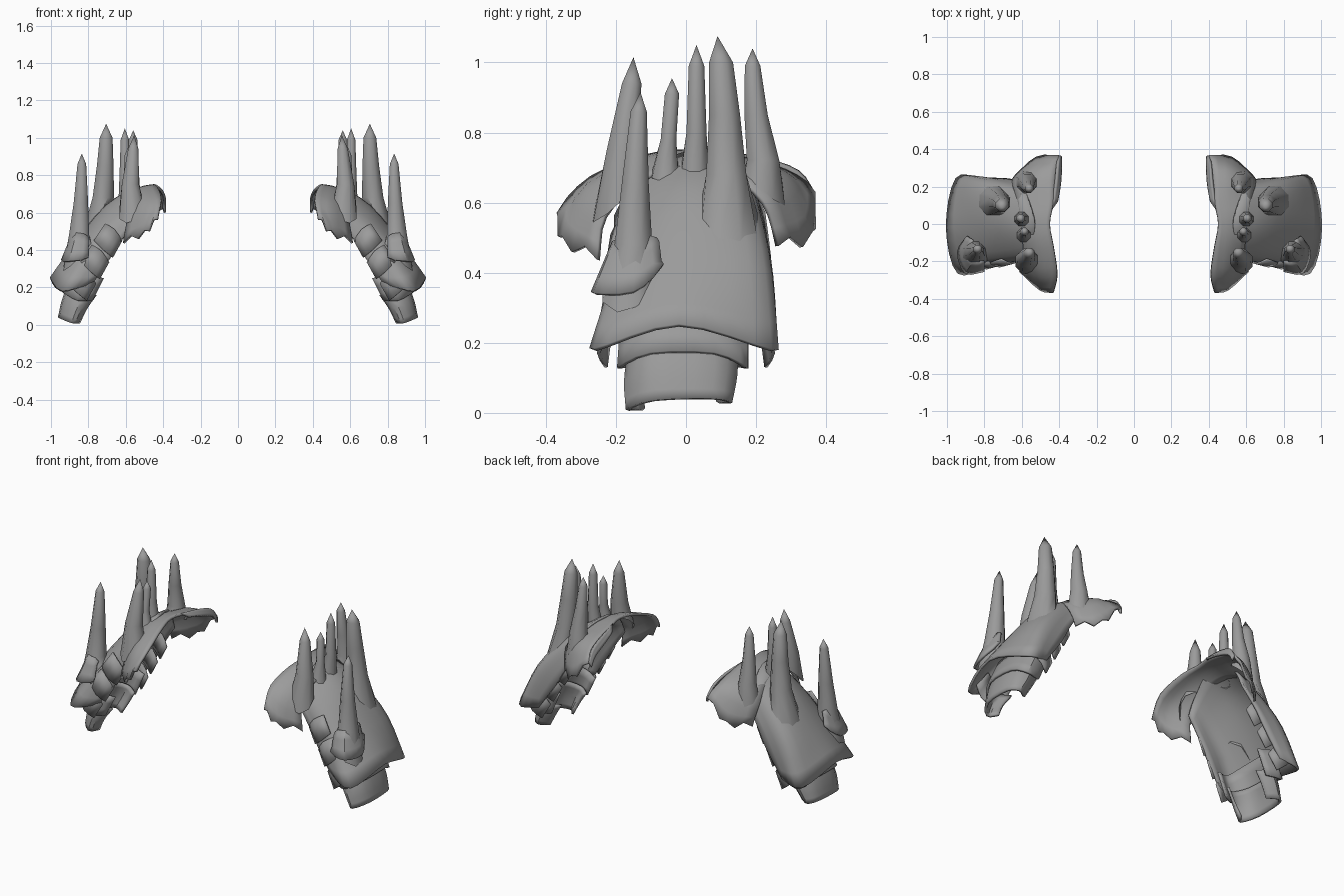
import bpy, bmesh, math
from mathutils import Vector

cube = bpy.data.objects.get("Cube")
if cube:
    bpy.data.objects.remove(cube, do_unlink=True)

steel = bpy.data.materials.new("dull grey metal")
steel.use_nodes = True
GREY = (0.33, 0.33, 0.33, 1)
steel.diffuse_color = GREY
steel.node_tree.nodes["Principled BSDF"].inputs["Base Color"].default_value = GREY


def finish(name, bm, thickness=0.0, angle=35):
    """Turn a left-hand part into a mirrored pair."""
    bmesh.ops.recalc_face_normals(bm, faces=bm.faces)
    mesh = bpy.data.meshes.new(name)
    bm.to_mesh(mesh)
    bm.free()
    obj = bpy.data.objects.new(name, mesh)
    bpy.context.scene.collection.objects.link(obj)
    mesh.materials.append(steel)
    if thickness:
        solid = obj.modifiers.new("thickness", 'SOLIDIFY')
        solid.thickness = thickness
        solid.offset = 0
    mirror = obj.modifiers.new("mirror", 'MIRROR')
    mirror.use_mirror_merge = False
    bpy.ops.object.select_all(action='DESELECT')
    obj.select_set(True)
    bpy.context.view_layer.objects.active = obj
    bpy.ops.object.shade_smooth_by_angle(angle=math.radians(angle))


def smooth_path(points, steps):
    """Interpolate a smooth path through the points."""
    pts = [Vector(p) for p in points]
    ext = [2 * pts[0] - pts[1]] + pts + [2 * pts[-1] - pts[-2]]
    out = []
    for a, b, c, d in zip(ext, ext[1:], ext[2:], ext[3:]):
        for i in range(steps):
            t = i / steps
            out.append(b + (c - a) * t / 2 + (2 * a - 5 * b + 4 * c - d) * t * t / 2
                       + (3 * b - a - 3 * c + d) * t ** 3 / 2)
    return out + [pts[-1]]


def shell(name, rows, across=3, along=3, jag=0.0, thickness=0.014):
    """Bent plate through rows of points, with optionally torn side edges."""
    rows = [smooth_path(r, across) for r in rows]
    cols = [smooth_path(c, along) for c in zip(*rows)]
    for col in (cols[0], cols[-1]):
        for i, p in enumerate(col):
            p.z += jag * (i % 2 * 2 - 1)
    bm = bmesh.new()
    grid = [[bm.verts.new(p) for p in col] for col in cols]
    for a, b in zip(grid, grid[1:]):
        for i in range(len(a) - 1):
            bm.faces.new((a[i], a[i + 1], b[i + 1], b[i]))
    finish(name, bm, thickness)


def horn(name, sections, tip, tilt=(0, 0), sides=8):
    """Tapering horn with a pointed tip; its open foot is tilted to the plate below."""
    bm = bmesh.new()
    rings = []
    for n, (x, y, z, r) in enumerate(sections):
        ring = []
        for i in range(sides):
            a = math.tau * (i + 0.5) / sides
            dx, dy = r * math.cos(a), r * math.sin(a)
            dz = dx * tilt[0] + dy * tilt[1] if n == 0 else 0
            ring.append(bm.verts.new((x + dx, y + dy, z + dz)))
        rings.append(ring)
    for a, b in zip(rings, rings[1:]):
        for i in range(sides):
            j = (i + 1) % sides
            bm.faces.new((a[i], a[j], b[j], b[i]))
    point = bm.verts.new(tip)
    for i in range(sides):
        bm.faces.new((rings[-1][i], rings[-1][(i + 1) % sides], point))
    finish(name, bm, angle=60)


# Wide wing draped over the shoulder top, from the arm side to the neck lip
shell("shoulder_wing", [
    [(.61, -.25, .45), (.59, -.23, .56), (.59, -.13, .66), (.60, 0, .70),
     (.62, .12, .68), (.65, .22, .60), (.63, .26, .49)],
    [(.50, -.35, .49), (.50, -.28, .63), (.51, -.13, .71), (.51, 0, .735),
     (.51, .12, .72), (.52, .28, .67), (.52, .355, .50)],
    [(.43, -.365, .58), (.41, -.27, .67), (.43, -.12, .73), (.45, 0, .745),
     (.43, .12, .735), (.42, .28, .69), (.40, .365, .64)],
], jag=0.014)

# Rolled edge at the neck side
shell("neck_lip", [
    [(.44, .08, .745), (.42, .22, .725), (.41, .32, .69), (.40, .365, .63)],
    [(.41, .12, .72), (.395, .22, .69), (.39, .32, .65), (.39, .355, .60)],
])

# Long arm plate, tucked over the wing and flaring at its lower rim
shell("arm_plate", [
    [(.55, -.20, .56), (.55, -.14, .66), (.53, 0, .74), (.57, .15, .70), (.58, .22, .57)],
    [(.63, -.20, .44), (.68, -.17, .54), (.70, 0, .635), (.72, .19, .57), (.66, .235, .45)],
    [(.70, -.21, .33), (.81, -.19, .40), (.87, 0, .43), (.85, .22, .41), (.71, .24, .36)],
    [(.78, -.22, .22), (.94, -.26, .18), (1, -.02, .25), (.95, .24, .18), (.82, .24, .20)],
], across=4)

# Middle band and lower cuff, both open on the inner side
shell("middle_band", [
    [(.72, -.15, .25), (.80, -.18, .27), (.86, -.1, .32), (.86, .08, .32), (.82, .17, .28), (.74, .15, .27)],
    [(.78, -.16, .13), (.86, -.19, .13), (.93, -.1, .17), (.93, .08, .17), (.89, .17, .13), (.80, .15, .13)],
])
shell("lower_cuff", [
    [(.76, -.12, .16), (.82, -.16, .17), (.90, -.10, .20), (.90, .08, .20), (.84, .14, .18), (.77, .10, .17)],
    [(.81, -.13, .09), (.86, -.17, .09), (.93, -.10, .12), (.93, .08, .12), (.87, .14, .11), (.81, .10, .1)],
    [(.85, -.12, .01), (.89, -.165, .01), (.95, -.09, .035), (.95, .07, .04), (.91, .125, .03), (.85, .09, .03)],
])

# Overlapping scales hugging the front and back edges of the arm plate
for side, label in ((-1, "front"), (1, "back")):
    for i in range(3):
        x, z = .64 + .07 * i, .51 - .115 * i
        y = side * (.215 + .01 * i)
        shell(f"{label}_scale_{i + 1}", [
            [(x - .02, y * .92, z - .06), (x + .02, y * .98, z), (x + .07, y * .88, z + .03)],
            [(x + .03, y * .97, z - .15), (x + .08, y * 1.06, z - .11), (x + .13, y * .97, z - .06)],
        ], across=2, along=1, thickness=0.01)

# Horns
horn("outer_horn", [(.86, -.165, .37, .08), (.85, -.15, .48, .058), (.84, -.145, .65, .042),
                    (.835, -.135, .86, .025)], (.835, -.13, .915), tilt=(-1, .3))
horn("front_horn", [(.57, -.20, .61, .07), (.575, -.18, .75, .05), (.56, -.155, .94, .03)],
     (.555, -.15, 1.015), tilt=(-.3, .9))
horn("small_horn", [(.59, -.06, .69, .04), (.59, -.05, .78, .024), (.585, -.04, .91, .022)],
     (.585, -.04, .955), tilt=(-.6, .3))
horn("middle_horn", [(.60, .025, .69, .042), (.605, .03, .80, .031), (.605, .03, .99, .024)],
     (.605, .03, 1.05), tilt=(-.6, 0))
horn("tall_horn", [(.755, .125, .56, .085), (.72, .115, .68, .062), (.71, .11, .85, .048),
                   (.705, .10, 1, .037)], (.705, .09, 1.075), tilt=(-1.1, -.3))
horn("back_horn", [(.57, .225, .645, .062), (.57, .22, .72, .05), (.565, .20, .85, .036),
                   (.56, .19, .99, .024)], (.56, .19, 1.04), tilt=(-.3, -.8))

# Torn collar plate around the foot of the outer horn
shell("outer_horn_collar", [
    [(.80, -.20, .48), (.86, -.20, .49), (.88, -.14, .49), (.86, -.085, .51)],
    [(.80, -.25, .35), (.90, -.26, .34), (.94, -.15, .345), (.89, -.065, .41)],
], jag=0.012)
